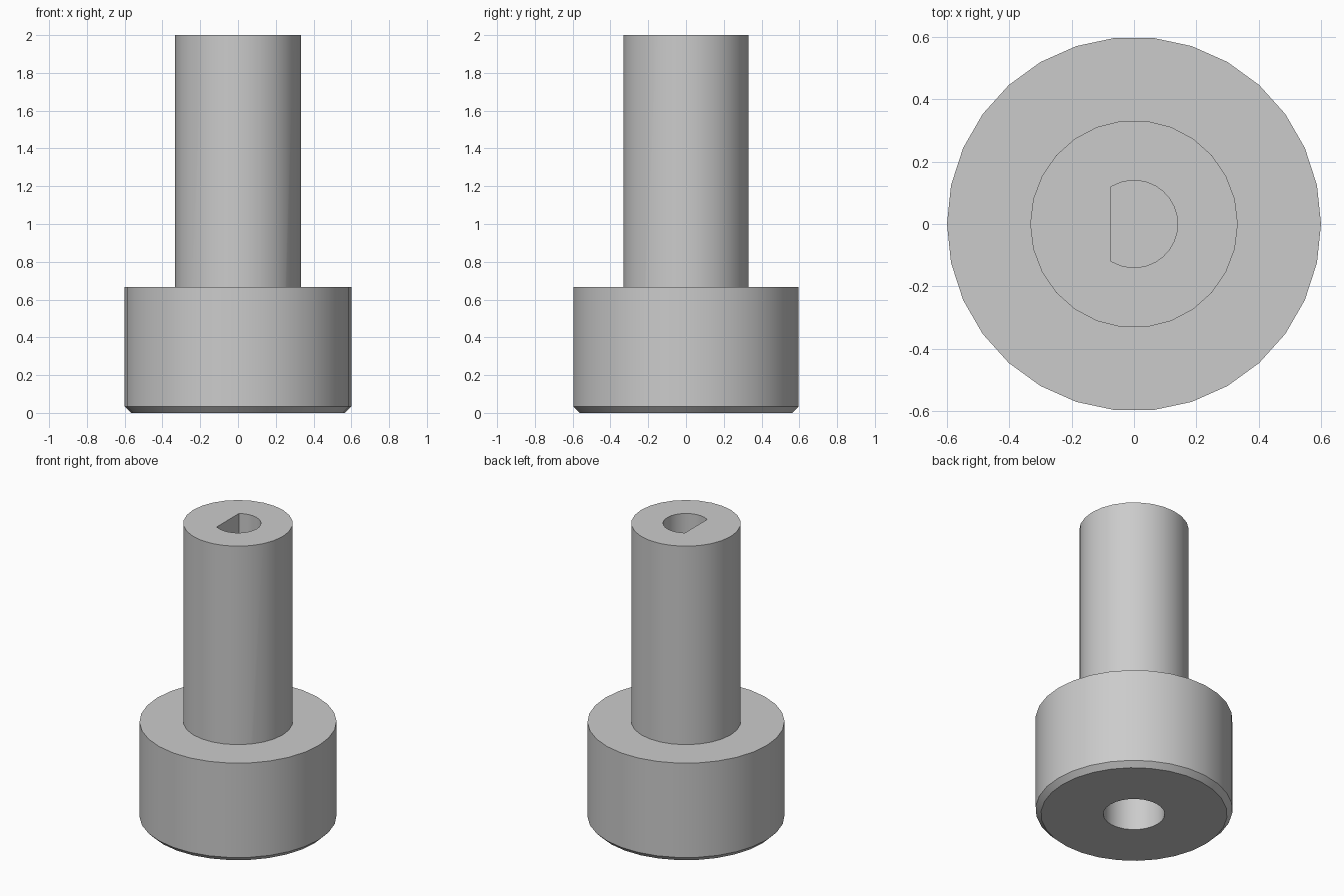
import bpy, bmesh
from math import cos, sin, pi, radians

if "Cube" in bpy.data.objects:
    bpy.data.objects.remove(bpy.data.objects["Cube"])

grey = bpy.data.materials.new("plain_grey")
grey.use_nodes = True
colour = (0.6, 0.6, 0.6, 1)
grey.diffuse_color = colour
grey.node_tree.nodes["Principled BSDF"].inputs["Base Color"].default_value = colour


def round_solid(name, sides, rings):
    """Capped solid through a stack of (radius, height) rings."""
    bm = bmesh.new()
    loops = [[bm.verts.new((r * cos(2 * pi * i / sides), r * sin(2 * pi * i / sides), z))
              for i in range(sides)] for r, z in rings]
    for low, high in zip(loops, loops[1:]):
        for i in range(sides):
            j = (i + 1) % sides
            bm.faces.new((low[i], low[j], high[j], high[i]))
    bm.faces.new(loops[0][::-1])
    bm.faces.new(loops[-1])
    mesh = bpy.data.meshes.new(name)
    bm.to_mesh(mesh)
    bm.free()
    mesh.materials.append(grey)
    obj = bpy.data.objects.new(name, mesh)
    bpy.context.collection.objects.link(obj)
    return obj


def combine(target, other, operation):
    """Apply a boolean and discard the helper."""
    bpy.context.view_layer.objects.active = target
    mod = target.modifiers.new(operation.lower(), "BOOLEAN")
    mod.operation, mod.solver, mod.object = operation, "EXACT", other
    bpy.ops.object.modifier_apply(modifier=mod.name)
    bpy.data.objects.remove(other)


# Wide base with a chamfered lower rim, joined to the narrow shaft
body = round_solid("stepped_shaft_body", 30, [(0.567, 0), (0.6, 0.033), (0.6, 0.667)])
shaft = round_solid("shaft", 26, [(0.333, 0.4), (0.333, 2)])
combine(body, shaft, "UNION")

# Blind round hole in the underside
combine(body, round_solid("bottom_hole", 26, [(0.187, -0.1), (0.187, 0.667)]), "DIFFERENCE")

# Blind D-shaped hole in the top, flat on the -x side
d_hole = round_solid("d_hole", 30, [(0.14, 1.2), (0.14, 2.1)])
bm = bmesh.new()
bm.from_mesh(d_hole.data)
cut = bmesh.ops.bisect_plane(bm, geom=bm.verts[:] + bm.edges[:] + bm.faces[:],
                             plane_co=(-0.075, 0, 0), plane_no=(-1, 0, 0), clear_outer=True)
bmesh.ops.holes_fill(bm, edges=[e for e in bm.edges if e.is_boundary])
bmesh.ops.recalc_face_normals(bm, faces=bm.faces)
bm.to_mesh(d_hole.data)
bm.free()
combine(body, d_hole, "DIFFERENCE")

# Smooth round walls with sharp rims
bpy.ops.object.select_all(action="DESELECT")
body.select_set(True)
bpy.context.view_layer.objects.active = body
bpy.ops.object.shade_smooth_by_angle(angle=radians(30))
